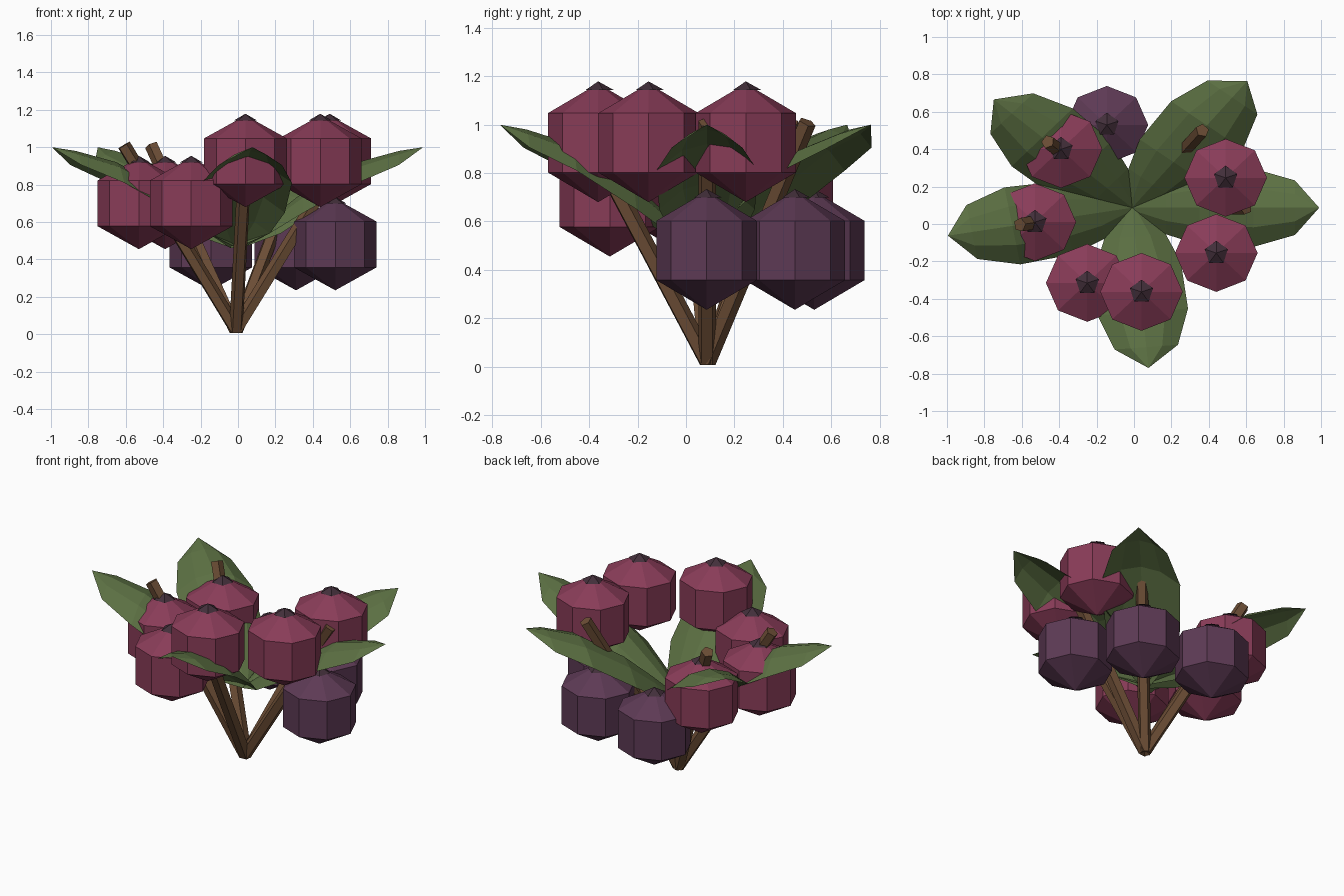
import bpy, bmesh, math
from mathutils import Vector

if "Cube" in bpy.data.objects:
    bpy.data.objects.remove(bpy.data.objects["Cube"])

BX, BY = -0.01, 0.087      # where all stems start
SY = 0.86                  # the plant is slightly squashed front to back


def material(name, rgb):
    m = bpy.data.materials.new(name)
    m.diffuse_color = (*rgb, 1)
    m.use_nodes = True
    m.node_tree.nodes["Principled BSDF"].inputs["Base Color"].default_value = m.diffuse_color
    return m


GREEN = material("leaf_green", (0.105, 0.16, 0.055))
RED = material("berry_red", (0.25, 0.045, 0.098))
PURPLE = material("berry_purple", (0.11, 0.042, 0.09))
DARK = material("cap_dark", (0.055, 0.028, 0.042))
BROWN = material("stem_brown", (0.15, 0.075, 0.036))


def finish(bm, name, mat):
    bmesh.ops.recalc_face_normals(bm, faces=bm.faces)
    me = bpy.data.meshes.new(name)
    bm.to_mesh(me)
    bm.free()
    me.materials.append(mat)
    ob = bpy.data.objects.new(name, me)
    bpy.context.collection.objects.link(ob)
    return ob


def stem(a):
    # five-sided stick leaning outwards, poking through its leaf
    p = Vector((BX, BY, 0.022))
    q = Vector((BX + 0.61 * math.cos(a), BY + 0.61 * SY * math.sin(a), 1.01))
    d = q - p
    bm = bmesh.new()
    bmesh.ops.create_cone(bm, cap_ends=True, segments=5, radius1=0.038,
                          radius2=0.038, depth=d.length)
    ob = finish(bm, "stem", BROWN)
    ob.location = (p + q) / 2
    ob.rotation_euler = d.to_track_quat('Z', 'Y').to_euler()


# distance along leaf, half width, midrib height, edge droop
LEAF = [(0.0, 0.03, 0.47, 0.01), (0.18, 0.165, 0.62, 0.08),
        (0.36, 0.23, 0.76, 0.11), (0.65, 0.243, 0.92, 0.11),
        (0.87, 0.17, 0.98, 0.075)]


def leaf(a):
    # arched blade rising outwards to a pointed tip
    bm = bmesh.new()
    c, s = math.cos(a), math.sin(a)

    def vert(r, w, z):
        return bm.verts.new((BX + r * c - w * s, BY + SY * (r * s + w * c), z))

    rows = [[vert(r, w * t, z - droop * t * t) for t in (-1, -0.5, 0, 0.5, 1)]
            for r, w, z, droop in LEAF]
    for lo, hi in zip(rows, rows[1:]):
        for i in range(4):
            bm.faces.new((lo[i], lo[i + 1], hi[i + 1], hi[i]))
    tip = vert(1.0, 0, 1.0)
    for i in range(4):
        bm.faces.new((rows[-1][i], rows[-1][i + 1], tip))
    finish(bm, "leaf", GREEN)


def berry(x, y, z, mat):
    # eight-sided faceted fruit with a flat five-sided cap
    bm = bmesh.new()
    bmesh.ops.create_uvsphere(bm, u_segments=8, v_segments=3, radius=0.25)
    ob = finish(bm, "berry", mat)
    ob.location = (x, y, z)
    ob.scale = (1.02, 0.96, 0.98)
    bm = bmesh.new()
    bmesh.ops.create_cone(bm, cap_ends=True, segments=5, radius1=0.065,
                          radius2=0.0, depth=0.036)
    cap = finish(bm, "berry_cap", DARK)
    cap.location = (x, y, z + 0.236)


# five leaves, each carried by a stem
for deg in (0, 52, 137.7, 190, 275):
    a = math.radians(deg)
    stem(a)
    leaf(a)

# high red, middle red and low purple fruit
for x, y in ((0.04, -0.363), (0.49, 0.247), (0.44, -0.155)):
    berry(x, y, 0.925, RED)
for x, y in ((-0.39, 0.40), (-0.53, 0.01), (-0.25, -0.315)):
    berry(x, y, 0.70, RED)
for x, y in ((-0.145, 0.53), (0.31, 0.45), (0.52, 0.085)):
    berry(x, y, 0.48, PURPLE)
